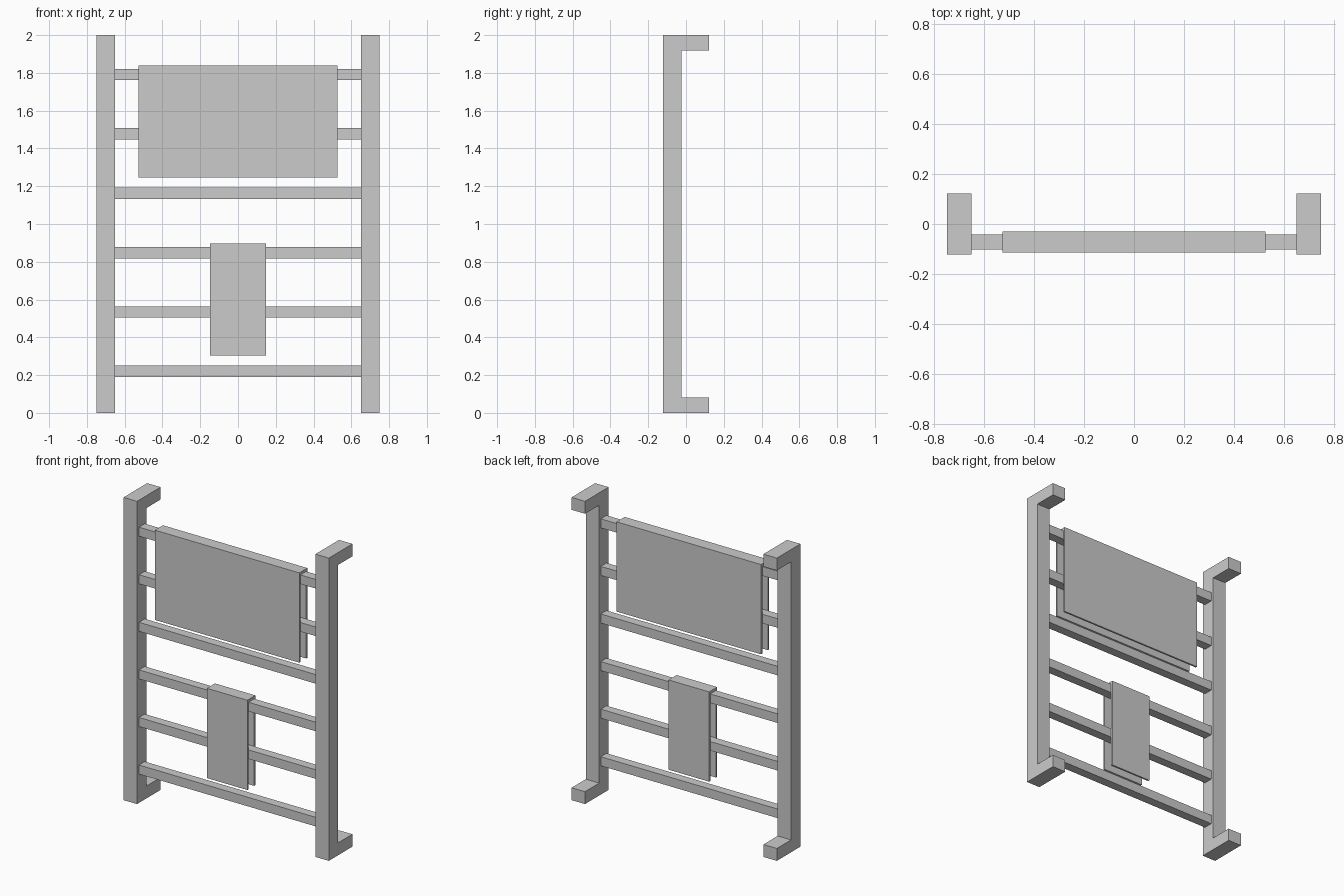
import bpy
import bmesh

if "Cube" in bpy.data.objects:
    bpy.data.objects.remove(bpy.data.objects["Cube"])


def extrude_profile(name, profile, x0, x1):
    """Extrude a closed (y, z) outline along x from x0 to x1."""
    bm = bmesh.new()
    face = bm.faces.new([bm.verts.new((x0, y, z)) for y, z in profile])
    ext = bmesh.ops.extrude_face_region(bm, geom=[face])
    moved = [g for g in ext["geom"] if isinstance(g, bmesh.types.BMVert)]
    bmesh.ops.translate(bm, verts=moved, vec=(x1 - x0, 0, 0))
    bmesh.ops.recalc_face_normals(bm, faces=bm.faces)
    mesh = bpy.data.meshes.new(name)
    bm.to_mesh(mesh)
    bm.free()
    obj = bpy.data.objects.new(name, mesh)
    bpy.context.collection.objects.link(obj)
    return obj


IN, OUT = 0.652, 0.75        # post inner and outer x
FRONT, BACK = -0.123, 0.123  # overall depth
POST_BACK = -0.025
ARM = 0.082                  # wall arm height
BAR_Y, BAR_R = -0.072, 0.03  # bar centre and half thickness

# C-shaped side posts with wall arms at top and bottom
post_profile = [(FRONT, 0), (BACK, 0), (BACK, ARM), (POST_BACK, ARM),
                (POST_BACK, 2 - ARM), (BACK, 2 - ARM), (BACK, 2), (FRONT, 2)]
extrude_profile("left_post", post_profile, -OUT, -IN)
extrude_profile("right_post", post_profile, IN, OUT)

# Six evenly spaced square bars
bar_z = [0.22 + 0.3143 * i for i in range(6)]
for i, z in enumerate(bar_z):
    a, b = BAR_Y - BAR_R, BAR_Y + BAR_R
    extrude_profile(f"bar_{i + 1}",
                    [(a, z - BAR_R), (b, z - BAR_R), (b, z + BAR_R), (a, z + BAR_R)],
                    -IN, IN)


# Towels folded over a bar: upside-down U outline
def towel(name, half_width, z_bar):
    top, bottom = z_bar + 0.048, z_bar - 0.545
    inner_top = z_bar + BAR_R
    i0, i1 = BAR_Y - BAR_R, BAR_Y + BAR_R
    t = 0.012
    extrude_profile(name, [(i0 - t, bottom), (i0, bottom), (i0, inner_top),
                           (i1, inner_top), (i1, bottom), (i1 + t, bottom),
                           (i1 + t, top), (i0 - t, top)],
                    -half_width, half_width)


towel("large_towel", 0.528, bar_z[5])
towel("small_towel", 0.148, bar_z[2])
